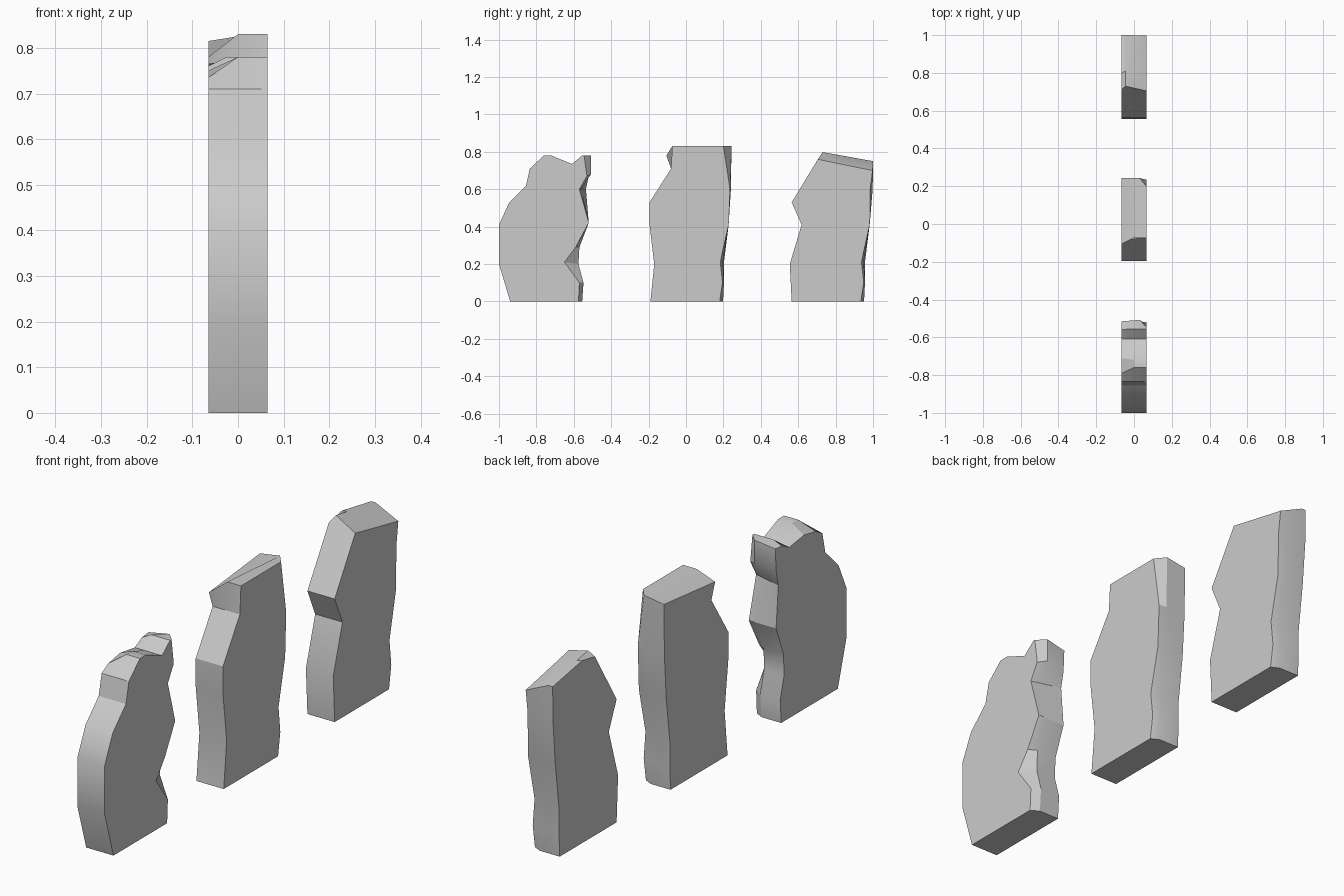
import bpy, bmesh

W = 0.065  # half thickness of every slab


def slab(name, base, back, mid_x, right, left):
    """Loft three side outlines: base (y, z) is the middle one; right / left
    override single points on the +x / -x faces; points from index `back`
    lie on the rear edge, whose middle ring sits near the +x chamfer."""
    bm = bmesh.new()
    rings = []
    for k, over in ((-1, left), (0, {}), (1, right)):
        ring = []
        for i, (y, z) in enumerate(base):
            y, z = over.get(i, (y, z))
            x = k * W if k else mid_x.get(i, 0.03 if i >= back else 0.0)
            ring.append(bm.verts.new((x, y, z)))
        rings.append(ring)
    n = len(base)
    for a, b in zip(rings, rings[1:]):
        for i in range(n):
            j = (i + 1) % n
            bm.faces.new((a[i], a[j], b[j], b[i]))
    bm.faces.new(rings[0])
    bm.faces.new(rings[-1])
    bmesh.ops.recalc_face_normals(bm, faces=bm.faces)
    mesh = bpy.data.meshes.new(name)
    bm.to_mesh(mesh)
    bm.free()
    obj = bpy.data.objects.new(name, mesh)
    bpy.context.collection.objects.link(obj)
    bpy.ops.object.select_all(action='DESELECT')
    obj.select_set(True)
    bpy.context.view_layer.objects.active = obj
    bpy.ops.object.shade_smooth_by_angle(angle=0.45)


# Front slab: stepped shoulder, dipped top, deep notch in the rear edge
slab("front_stone_slab",
     [(-0.94, 0), (-1, 0.2), (-1, 0.41), (-0.945, 0.53), (-0.855, 0.62),
      (-0.835, 0.71), (-0.76, 0.78), (-0.72, 0.78), (-0.61, 0.735),
      (-0.555, 0.78), (-0.508, 0.78), (-0.508, 0.68), (-0.56, 0.6),
      (-0.52, 0.42), (-0.57, 0.29), (-0.575, 0.2), (-0.548, 0.1), (-0.555, 0)],
     10, {8: -0.015, 9: -0.025},
     {10: (-0.545, 0.78), 11: (-0.53, 0.67), 12: (-0.57, 0.6),
      14: (-0.59, 0.29), 15: (-0.65, 0.21), 16: (-0.57, 0.1), 17: (-0.575, 0)},
     {6: (-0.79, 0.735), 7: (-0.71, 0.75), 9: (-0.56, 0.76),
      10: (-0.515, 0.765), 11: (-0.52, 0.67), 12: (-0.535, 0.6)})

# Middle slab: flat top with a tapering bevel along the left edge
slab("middle_stone_slab",
     [(-0.19, 0), (-0.17, 0.2), (-0.195, 0.41), (-0.195, 0.53), (-0.08, 0.71),
      (-0.073, 0.83), (0.243, 0.83), (0.24, 0.6), (0.228, 0.41),
      (0.197, 0.21), (0.203, 0.1), (0.198, 0)],
     7, {6: 0.03},
     {6: (0.2, 0.83), 7: (0.235, 0.6), 9: (0.183, 0.21), 10: (0.195, 0.1),
      11: (0.18, 0)},
     {5: (-0.105, 0.78), 6: (0.243, 0.815), 9: (0.203, 0.21)})

# Rear slab: notched front, long slanted face, top tilted back and to the right
slab("rear_stone_slab",
     [(0.565, 0), (0.555, 0.2), (0.618, 0.41), (0.565, 0.53), (0.73, 0.798),
      (0.81, 0.784), (1, 0.75), (0.998, 0.6), (0.982, 0.41), (0.95, 0.21),
      (0.957, 0.1), (0.952, 0)],
     7, {4: -0.045, 5: -0.045, 6: -0.045},
     {4: (0.705, 0.76), 5: (0.80, 0.74), 6: (0.998, 0.70), 7: (0.985, 0.6),
      9: (0.938, 0.21), 10: (0.95, 0.1), 11: (0.935, 0)},
     {4: (0.712, 0.77), 5: (0.80, 0.786), 9: (0.957, 0.21)})
